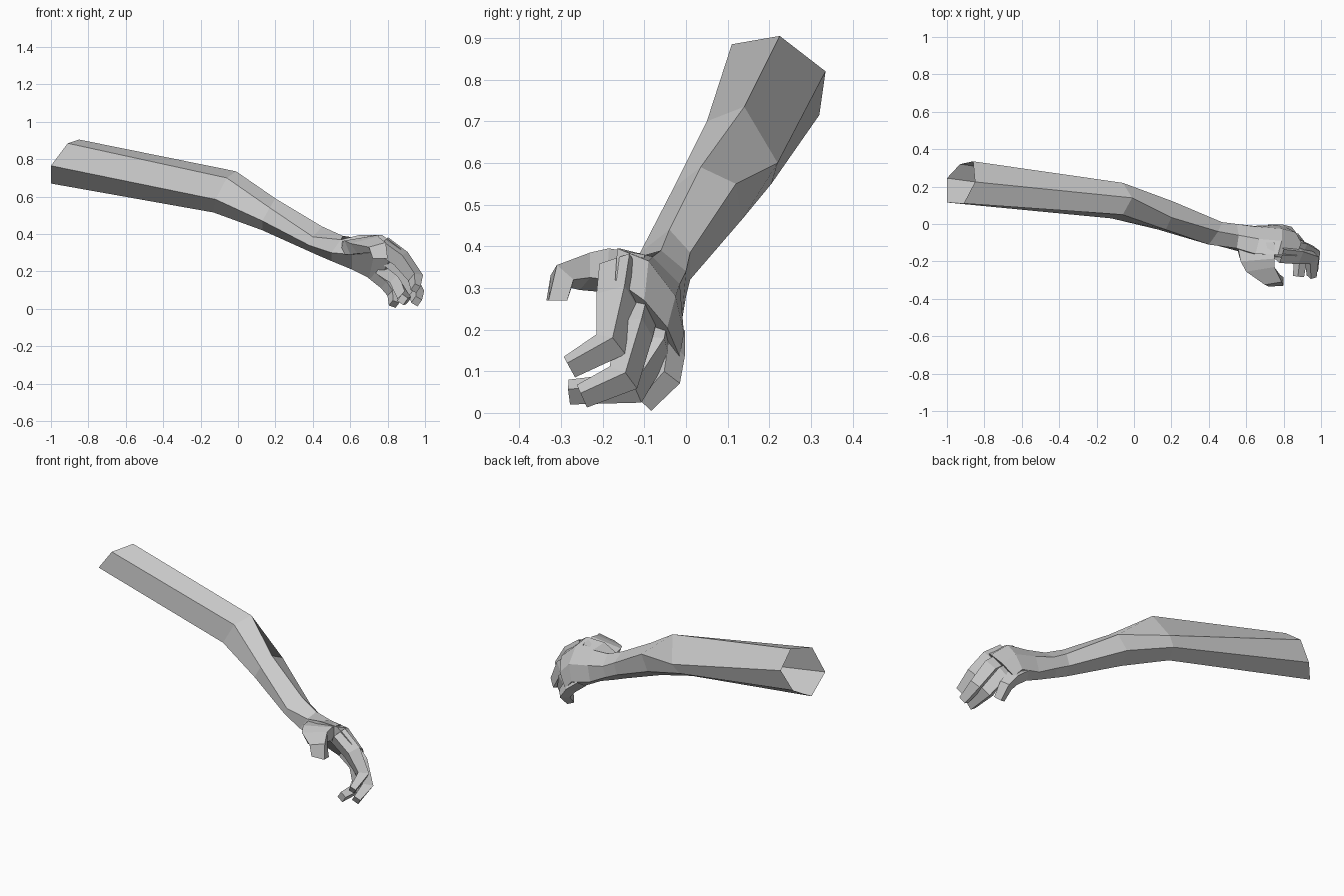
import bpy, bmesh
from mathutils import Vector


def loft(name, rings, cap_start=False, cap_end=True):
    """Bridge equal-sized rings of points into a flat-shaded mesh."""
    bm = bmesh.new()
    rows = [[bm.verts.new(p) for p in ring] for ring in rings]
    n = len(rows[0])
    for a, b in zip(rows, rows[1:]):
        for i in range(n):
            j = (i + 1) % n
            bm.faces.new((a[i], a[j], b[j], b[i]))
    if cap_start:
        bm.faces.new(rows[0])
    if cap_end:
        bm.faces.new(rows[-1])
    bmesh.ops.recalc_face_normals(bm, faces=bm.faces)
    mesh = bpy.data.meshes.new(name)
    bm.to_mesh(mesh)
    bm.free()
    ob = bpy.data.objects.new(name, mesh)
    bpy.context.collection.objects.link(ob)
    return ob


def digit(name, path, widths, depths):
    """Four-sided finger swept along a bent path."""
    pts = [Vector(p) for p in path]
    axis = (pts[1] - pts[0]).cross(pts[-1] - pts[-2]).normalized()
    rings = []
    for i, p in enumerate(pts):
        before = (p - pts[max(i - 1, 0)]).normalized()
        after = (pts[min(i + 1, len(pts) - 1)] - p).normalized()
        t = (before + after).normalized()
        side = (axis - t * axis.dot(t)).normalized()
        up = t.cross(side)
        w, d = side * widths[i] / 2, up * depths[i] / 2
        rings.append([p + w + d, p - w + d, p - w - d, p + w - d])
    return loft(name, rings)


# Arm: six-sided sections, open at the shoulder
shoulder = [(-.91, .11, .885), (-.85, .225, .905), (-.86, .335, .82),
            (-.93, .32, .715), (-1, .245, .67), (-1, .115, .765)]
elbow = [(-.06, .05, .70), (-.01, .14, .735), (-.06, .22, .60),
         (-.10, .205, .55), (-.13, .13, .515), (-.12, .03, .585)]
forearm = [(.17, -.03, .54), (.20, .035, .59), (.21, .12, .55),
           (.16, .135, .465), (.13, .05, .42), (.13, -.03, .47)]
wrist = [(.40, -.11, .385), (.45, -.04, .44), (.47, .01, .385),
         (.45, .01, .32), (.43, -.04, .285), (.38, -.10, .34)]
hand_root = [(.55, -.13, .37), (.56, -.06, .39), (.55, 0, .34),
             (.53, 0, .28), (.50, -.05, .255), (.50, -.13, .30)]
loft("arm", [shoulder, elbow, forearm, wrist, hand_root], cap_end=False)

# Palm: slants from the index knuckle down to the little finger
mid_palm = [(.65, -.16, .395), (.67, -.08, .375), (.66, -.015, .31),
            (.64, -.01, .22), (.61, -.07, .21), (.61, -.16, .29)]
knuckles = [(.77, -.165, .395), (.79, -.09, .365), (.79, -.025, .28),
            (.76, -.005, .19), (.70, -.055, .165), (.73, -.17, .30)]
finger_root = [(.87, -.17, .32), (.895, -.10, .27), (.865, -.045, .205),
               (.81, -.015, .135), (.76, -.06, .16), (.81, -.16, .26)]
loft("palm", [hand_root, mid_palm, knuckles, finger_root])

# Thumb: wide webbed base, turned down at the tip
thumb = [[(.55, -.09, .36), (.75, -.10, .38), (.73, -.10, .30), (.54, -.09, .29)],
         [(.57, -.20, .365), (.75, -.185, .395), (.75, -.19, .32), (.60, -.20, .29)],
         [(.60, -.255, .35), (.75, -.23, .385), (.75, -.23, .325), (.64, -.255, .295)],
         [(.70, -.325, .33), (.79, -.31, .355), (.78, -.27, .32), (.71, -.275, .30)],
         [(.72, -.335, .27), (.80, -.33, .27), (.80, -.285, .27), (.735, -.285, .27)]]
loft("thumb", thumb)

# Fingers
digit("index_finger",
      [(.77, -.155, .34), (.87, -.165, .27), (.95, -.18, .165), (.95, -.28, .11)],
      (.08, .075, .06, .045), (.08, .075, .06, .035))
digit("middle_finger",
      [(.79, -.105, .28), (.89, -.125, .20), (.955, -.15, .085), (.955, -.25, .04)],
      (.07, .07, .06, .045), (.07, .07, .06, .04))
digit("ring_finger",
      [(.76, -.07, .22), (.845, -.08, .16), (.895, -.13, .06), (.88, -.28, .05)],
      (.07, .065, .06, .045), (.07, .07, .06, .04))
digit("little_finger",
      [(.72, -.045, .20), (.795, -.045, .14), (.835, -.05, .085), (.835, -.105, .025)],
      (.06, .06, .055, .045), (.06, .06, .055, .04))
